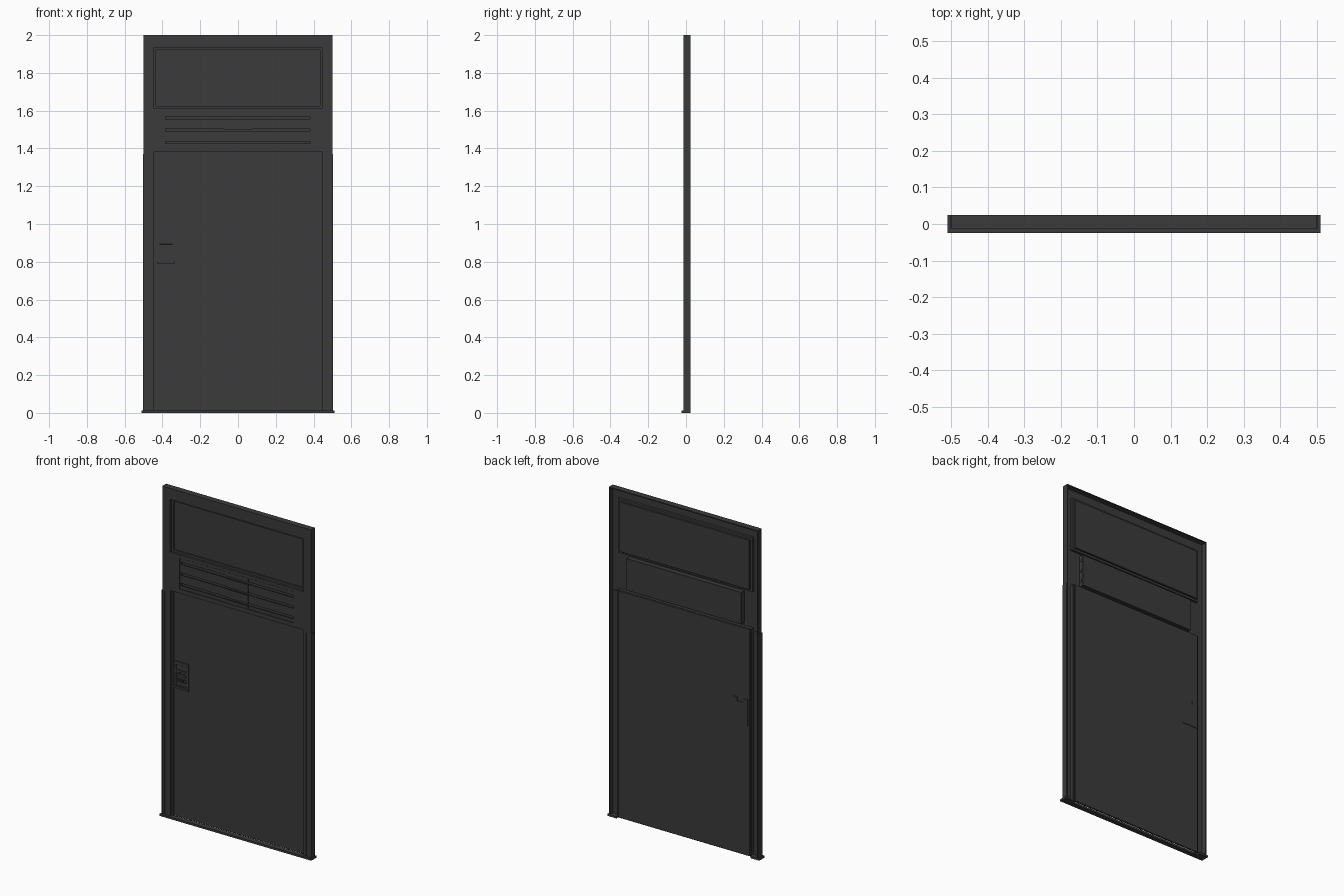
import bpy
import bmesh

old = bpy.data.objects.get("Cube")
if old:
    bpy.data.objects.remove(old, do_unlink=True)

paint = bpy.data.materials.new("dark_grey_paint")
colour = (0.043, 0.043, 0.043, 1)
paint.use_nodes = True
paint.diffuse_color = colour
paint.node_tree.nodes["Principled BSDF"].inputs["Base Color"].default_value = colour

FRONT, BACK = -0.012, 0.025
SHEET = FRONT + 0.005


def finish(name, bm, bevel=0):
    mesh = bpy.data.meshes.new(name)
    bm.to_mesh(mesh)
    bm.free()
    mesh.materials.append(paint)
    obj = bpy.data.objects.new(name, mesh)
    bpy.context.collection.objects.link(obj)
    if bevel:
        mod = obj.modifiers.new("edge_bevel", "BEVEL")
        mod.width = bevel
        mod.segments = 1


def panel(name, rect, y0, y1, holes=(), bevel=0):
    """Upright slab from y0 to y1; rect and holes are (x0, x1, z0, z1)."""
    rects = [rect, *holes]
    xs = sorted({v for r in rects for v in r[:2]})
    zs = sorted({v for r in rects for v in r[2:]})
    bm = bmesh.new()
    for xa, xb in zip(xs, xs[1:]):
        for za, zb in zip(zs, zs[1:]):
            cx, cz = (xa + xb) / 2, (za + zb) / 2
            if any(h[0] < cx < h[1] and h[2] < cz < h[3] for h in holes):
                continue
            bm.faces.new([bm.verts.new((x, y0, z)) for x, z in
                          ((xa, za), (xb, za), (xb, zb), (xa, zb))])
    bmesh.ops.remove_doubles(bm, verts=bm.verts, dist=1e-5)
    grown = bmesh.ops.extrude_face_region(bm, geom=bm.faces[:], use_keep_orig=True)
    moved = [g for g in grown["geom"] if isinstance(g, bmesh.types.BMVert)]
    bmesh.ops.translate(bm, verts=moved, vec=(0, y1 - y0, 0))
    bmesh.ops.recalc_face_normals(bm, faces=bm.faces)
    finish(name, bm, bevel)


def inset(r, d):
    return (r[0] + d, r[1] - d, r[2] + d, r[3] - d)


def ring(name, rect, width, y0, y1):
    panel(name, rect, y0, y1, [inset(rect, width)])


outer = (-0.5, 0.5, 0, 2)
window = (-0.447, 0.447, 1.613, 1.933)
vent = (-0.388, 0.386, 1.4, 1.595)
doorway = (-0.445, 0.445, 0, 1.38)
grooves = [(-0.485, -0.465, 0.012, 1.366), (0.465, 0.485, 0.012, 1.366)]

# Pressed frame: front sheet and folded outer edge
panel("frame_sheet", outer, FRONT, SHEET, [window, vent, doorway, *grooves])
panel("frame_edge", outer, SHEET, BACK, [(-0.494, 0.494, 0, 1.994)])
panel("doorway_return", (-0.45, 0.45, 0.01, 1.386), SHEET, 0.013,
      [(-0.445, 0.445, 0.01, 1.38)])

# Jamb grooves, side strips and feet, repeated on both sides
for side, s, groove in (("right", -1, grooves[0]), ("left", 1, grooves[1])):
    def strip(name, xa, xb, z1, y0, y1):
        a, b = sorted((s * xa, s * xb))
        panel(f"{side}_{name}", (a, b, 0, z1), y0, y1)
    panel(f"{side}_groove_floor", inset(groove, -0.003), SHEET, -0.003)
    strip("side_strip", 0.5, 0.503, 1.37, FRONT - 0.002, BACK - 0.004)
    strip("door_stop", 0.434, 0.445, 1.38, 0.001, 0.008)
    strip("foot", 0.45, 0.51, 0.012, -0.025, BACK)
panel("sill", (-0.51, 0.51, 0, 0.012), -0.025, 0.004)

# Stepped pan of the upper window, recessed in front and standing out behind
ring("window_return", inset(window, -0.005), 0.005, SHEET, 0.004)
ring("window_ledge", inset(window, -0.005), 0.018, 0.001, 0.008)
ring("window_step", inset(window, 0.008), 0.005, 0.008, 0.014)
panel("window_panel", inset(window, 0.008), 0.01, 0.018, bevel=0.002)

# Vent box behind the sheet
ring("vent_surround", vent, 0.005, FRONT - 0.001, 0.02)
panel("vent_back", vent, 0.017, 0.022, bevel=0.002)

# Vent blades, separated by dark gaps and raised in the middle
gaps = [vent[2] + 0.033, 1.497, vent[3] - 0.033]
edges = [vent[2] + 0.004] + [g + d for g in gaps for d in (-0.007, 0.007)]
edges.append(vent[3] - 0.004)
for i, (low, high) in enumerate(zip(edges[::2], edges[1::2])):
    panel(f"vent_blade_{i + 1}", (-0.384, 0.382, low, high), -0.007, -0.004)
    panel(f"vent_blade_middle_{i + 1}", (-0.075, 0.075, low - 0.003, high - 0.003),
          -0.01, -0.007)
for i, z in enumerate(gaps):
    panel(f"vent_shelf_{i + 1}", (-0.384, 0.382, z + 0.005, z + 0.008), -0.004, 0.017)
    panel(f"vent_side_tab_{i + 1}", (0.386, 0.389, z - 0.008, z + 0.008), 0.002, 0.014)

# Door leaf, set back in the doorway
leaf = (-0.437, 0.437, 0.012, 1.38)
panel("door_leaf", leaf, 0.006, 0.014)
panel("door_back_skin", inset(leaf, -0.006), 0.013, 0.021, bevel=0.003)

# Latch set on the front
plate = (-0.43, -0.333, 0.792, 0.955)
cup = (-0.415, -0.347, 0.905, 0.938)
keyway = (-0.415, -0.347, 0.812, 0.892)
panel("latch_plate", plate, 0, 0.006, [cup, keyway], bevel=0.001)
panel("latch_lever", (-0.41, -0.352, 0.865, 0.882), -0.001, 0.006)
for i, x in enumerate((-0.402, -0.38, -0.358)):
    panel(f"latch_button_{i + 1}", (x - 0.006, x + 0.006, 0.832, 0.852), -0.001, 0.006)
panel("latch_lower_lip", (-0.43, -0.333, 0.792, 0.804), -0.003, 0)

# Latch cover on the back
panel("back_latch_cover", plate, 0.021, 0.0245, [(-0.4, -0.36, 0.93, 0.955)])
